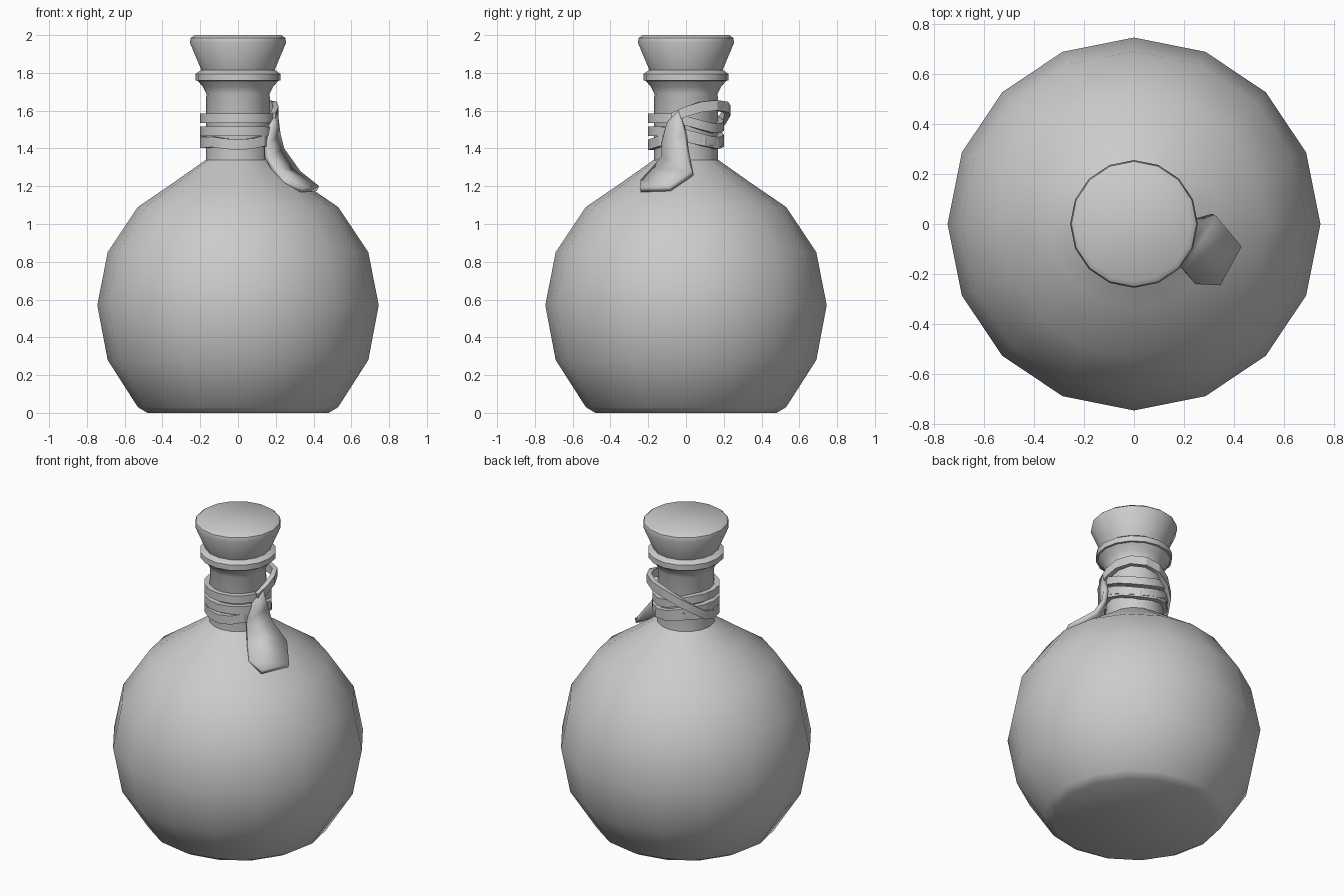
import bpy, math
from mathutils import Vector

if "Cube" in bpy.data.objects:
    bpy.data.objects.remove(bpy.data.objects["Cube"])

SIDES = 16


def make_object(name, verts, faces, angle=40):
    mesh = bpy.data.meshes.new(name)
    mesh.from_pydata(verts, [], faces)
    mesh.update()
    ob = bpy.data.objects.new(name, mesh)
    bpy.context.collection.objects.link(ob)
    bpy.ops.object.select_all(action='DESELECT')
    ob.select_set(True)
    bpy.context.view_layer.objects.active = ob
    bpy.ops.object.shade_smooth_by_angle(angle=math.radians(angle))
    return ob


def polar(r, z, deg):
    a = math.radians(deg)
    return Vector((r * math.cos(a), r * math.sin(a), z))


def lathe(name, profile):
    """Revolve (radius, height) points listed bottom to top, capping both ends."""
    n = SIDES
    verts = [polar(r, z, 360 * i / n) for r, z in profile for i in range(n)]
    faces = [(k * n + i, k * n + (i + 1) % n, (k + 1) * n + (i + 1) % n, (k + 1) * n + i)
             for k in range(len(profile) - 1) for i in range(n)]
    faces.append(tuple(reversed(range(n))))
    faces.append(tuple(range(len(verts) - n, len(verts))))
    return make_object(name, verts, faces)


def band(name, path, height, thick, closed=False):
    """Flat leather strip along (angle, outer radius, mid height) points."""
    verts, faces, n = [], [], len(path)
    for deg, r, z in path:
        for dr, dz in ((0, -1), (0, 1), (-thick, 1), (-thick, -1)):
            verts.append(polar(r + dr, z + dz * height / 2, deg))
    for i in range(n if closed else n - 1):
        a, b = 4 * i, 4 * ((i + 1) % n)
        for k in range(4):
            m = (k + 1) % 4
            faces.append((a + k, b + k, b + m, a + m))
    if not closed:
        e = 4 * (n - 1)
        faces += [(0, 1, 2, 3), (e + 3, e + 2, e + 1, e)]
    return make_object(name, verts, faces, 25)


# Round flask with neck and flared lip
lathe("flask_body", [(0.48, 0), (0.53, 0.03), (0.69, 0.28), (0.745, 0.57), (0.69, 0.85),
                     (0.53, 1.09), (0.34, 1.22), (0.17, 1.34), (0.168, 1.69),
                     (0.185, 1.725), (0.215, 1.76)])
# Rim ring
lathe("rim_ring", [(0.19, 1.755), (0.225, 1.76), (0.225, 1.795), (0.195, 1.815)])
# Flared stopper
lathe("stopper", [(0.185, 1.79), (0.198, 1.825), (0.255, 1.96), (0.25, 1.985), (0.23, 2.0)])

# Two cord wraps that sag toward the back right
for i, z in enumerate((1.56, 1.49)):
    path = []
    for k in range(SIDES):
        deg = 360 * k / SIDES
        sag = max(0.0, math.cos(math.radians(deg - 60))) ** 2
        path.append((deg, 0.2, z - 0.055 * sag))
    band(f"neck_wrap_{i + 1}", path, 0.05, 0.04, closed=True)

# Loose strap rising from the tag, looping round the back and along the front
band("loose_strap", [(-22, 0.215, 1.56), (0, 0.215, 1.595), (22, 0.222, 1.62), (45, 0.235, 1.628),
                     (68, 0.24, 1.62), (90, 0.235, 1.60), (112, 0.225, 1.555),
                     (135, 0.218, 1.505), (158, 0.21, 1.45), (180, 0.202, 1.43),
                     (203, 0.2, 1.43), (225, 0.2, 1.435), (248, 0.2, 1.425),
                     (270, 0.2, 1.42), (292, 0.2, 1.425), (315, 0.2, 1.44),
                     (335, 0.19, 1.43)], 0.055, 0.03)

# Lowest wrap passing under the loop at the back right
band("lower_wrap", [(-25, 0.2, 1.45), (0, 0.2, 1.455), (30, 0.2, 1.435), (60, 0.2, 1.42),
                    (90, 0.2, 1.43), (120, 0.2, 1.45), (150, 0.2, 1.45), (180, 0.2, 1.44)],
     0.045, 0.04)

# Hanging tag: left edge and right edge points, ending in a blunt point
left = [(0.195, -0.10, 1.54), (0.165, -0.13, 1.43), (0.165, -0.13, 1.36),
        (0.20, -0.18, 1.30), (0.25, -0.24, 1.235)]
right = [(0.21, -0.04, 1.60), (0.225, -0.01, 1.48), (0.245, 0.0, 1.40),
         (0.33, 0.03, 1.28), (0.43, -0.09, 1.20)]
tag_faces = [(k, k + 1, k + 6, k + 5) for k in range(4)] + [(4, 10, 9)]
tag = make_object("hanging_tag", left + right + [(0.345, -0.245, 1.195)], tag_faces, 20)
solid = tag.modifiers.new("thickness", 'SOLIDIFY')
solid.thickness = 0.03
solid.offset = -1
